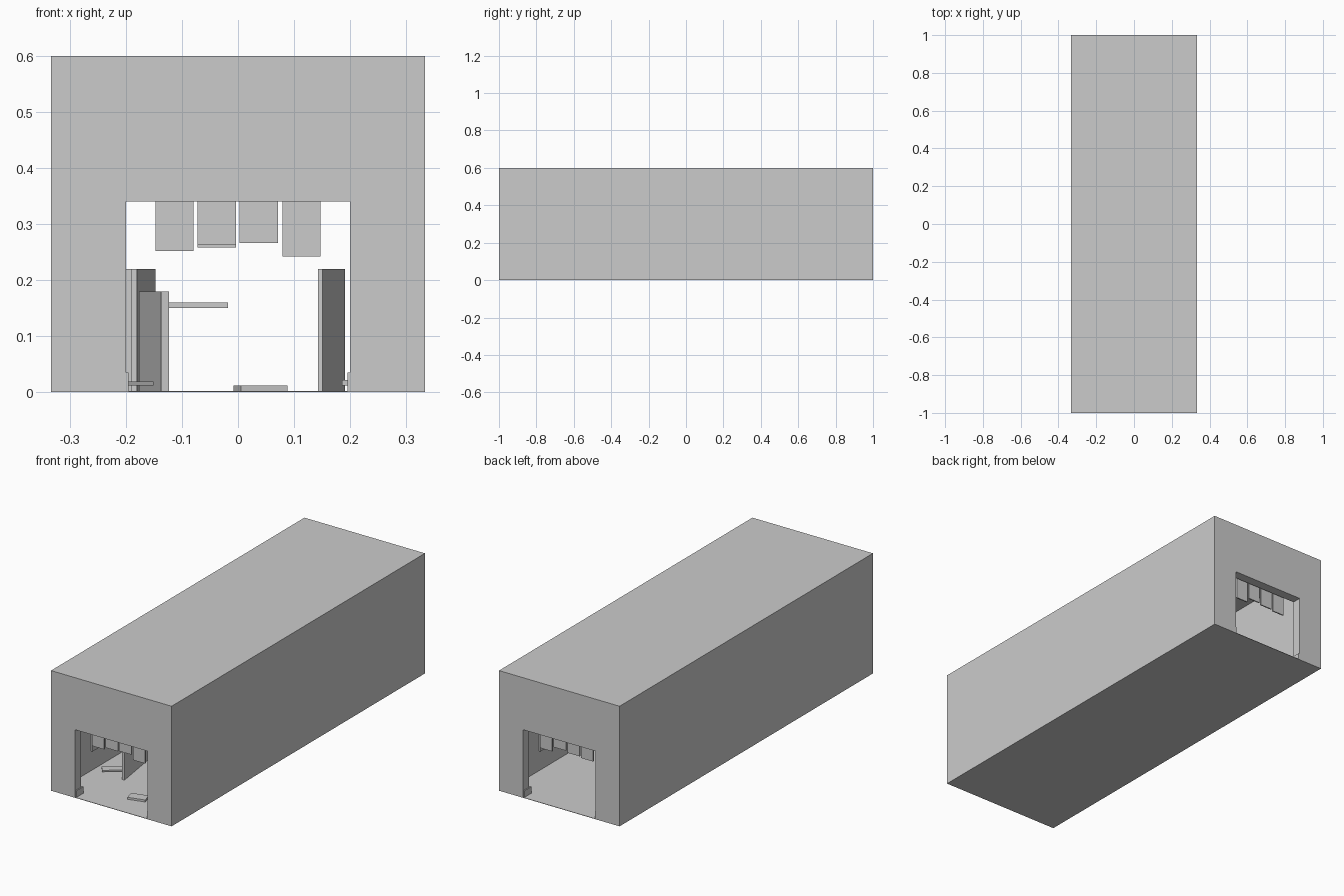
import bpy
import math

cube = bpy.data.objects.get("Cube")
if cube:
    bpy.data.objects.remove(cube, do_unlink=True)

grey = bpy.data.materials.new("plain_grey")
grey.use_nodes = True
grey.diffuse_color = (0.6, 0.6, 0.6, 1)
grey.node_tree.nodes["Principled BSDF"].inputs["Base Color"].default_value = (0.6, 0.6, 0.6, 1)


def box(name, x, y, z, yaw=0.0, pitch=0.0):
    """Box from its x, y and z ranges, turned about its own centre."""
    spans = (x, y, z)
    bpy.ops.mesh.primitive_cube_add(size=1, location=[(a + b) / 2 for a, b in spans])
    ob = bpy.context.object
    ob.name = name
    ob.scale = [b - a for a, b in spans]
    ob.rotation_euler = (0, math.radians(pitch), math.radians(yaw))
    ob.data.materials.append(grey)
    return ob


def panel(name, start, end, height, thick):
    """Upright partition between two floor points."""
    dx, dy = end[0] - start[0], end[1] - start[1]
    cx, cy = (start[0] + end[0]) / 2, (start[1] + end[1]) / 2
    length = math.hypot(dx, dy)
    return box(name, (cx - thick / 2, cx + thick / 2), (cy - length / 2, cy + length / 2),
               (0.002, height), yaw=math.degrees(math.atan2(-dx, dy)))


# Hollow hall with a doorway through both ends
hall = box("hall_shell", (-0.333, 0.333), (-1, 1), (0, 0.6))
room = box("room_cutter", (-0.305, 0.305), (-0.953, 0.953), (0.002, 0.57))
doors = box("door_cutter", (-0.2, 0.2), (-1.1, 1.1), (0.002, 0.34))
for cutter in (room, doors):
    cutter.hide_render = True
    mod = hall.modifiers.new("opening", "BOOLEAN")
    mod.operation = "DIFFERENCE"
    mod.solver = "EXACT"
    mod.object = cutter
    bpy.context.view_layer.objects.active = hall
    bpy.ops.object.modifier_apply(modifier=mod.name)
    bpy.data.objects.remove(cutter, do_unlink=True)

# Fittings repeated at both ends
slat_bottoms = (0.252, 0.263, 0.266, 0.242)
slat_starts = (-0.147, -0.072, 0.003, 0.079)
for side, end in ((-1, "front"), (1, "back")):
    for i, (left, low) in enumerate(zip(slat_starts, slat_bottoms)):
        if end == "back" and i == 1:
            low -= 0.005
        y = side * 0.94
        box(f"{end}_hanging_slat_{i + 1}", (left, left + 0.068), (y - 0.003, y + 0.003), (low, 0.36))
    for hand in (-1, 1):
        xs = sorted((hand * 0.195, hand * 0.215))
        ys = sorted((side * 0.94, side * 0.998))
        box(f"{end}_door_kerb", xs, ys, (0.002, 0.035))
    # Plate on the side wall
    xs = sorted((side * 0.297, side * 0.306))
    ys = sorted((side * 0.64, side * 0.725))
    box(f"{end}_wall_plate", xs, ys, (0.1, 0.2))

# Standing partitions
panel("low_partition", (-0.13, -0.72), (-0.17, -0.46), 0.18, 0.014)
panel("left_partition", (-0.185, -0.3), (-0.152, -0.04), 0.22, 0.01)
panel("far_left_partition", (-0.195, 0.1), (-0.19, 0.36), 0.22, 0.01)
panel("right_partition", (0.147, -0.3), (0.187, -0.04), 0.22, 0.008)

# Loose boards
box("raised_board", (-0.165, -0.018), (-0.48, -0.44), (0.15, 0.16))
box("floor_board", (-0.003, 0.083), (-0.87, -0.82), (0.002, 0.012), yaw=15)
box("wall_side_board", (-0.27, -0.15), (-0.69, -0.65), (0.012, 0.019), yaw=38)
box("right_side_board", (0.19, 0.27), (-0.62, -0.58), (0.012, 0.022), yaw=-30)
